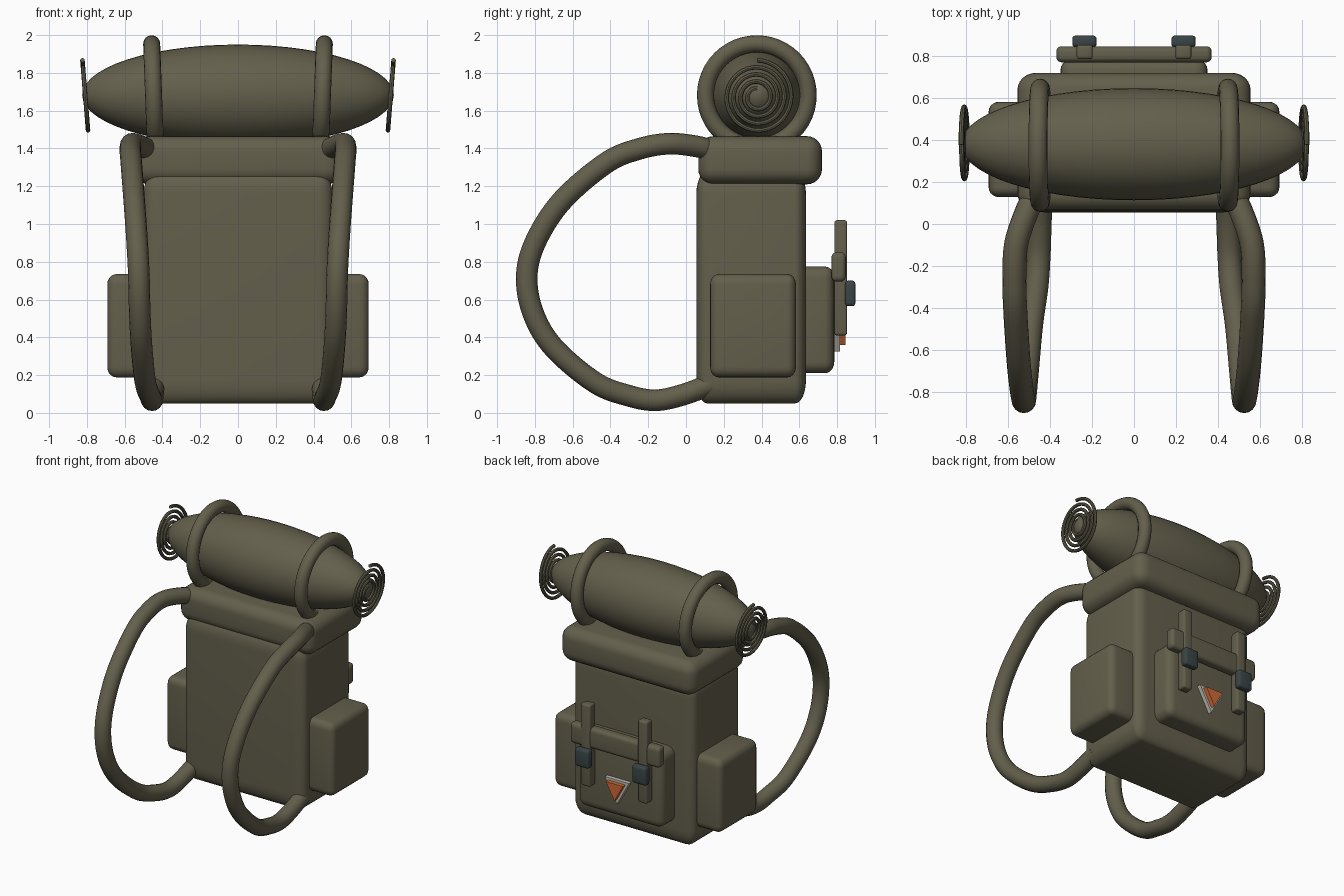
import bpy, bmesh, math
from mathutils import Vector

if "Cube" in bpy.data.objects:
    bpy.data.objects.remove(bpy.data.objects["Cube"])


def material(name, rgb):
    m = bpy.data.materials.new(name)
    m.diffuse_color = (*rgb, 1)
    m.use_nodes = True
    m.node_tree.nodes["Principled BSDF"].inputs["Base Color"].default_value = m.diffuse_color
    return m


OLIVE = material("olive_canvas", (0.125, 0.115, 0.072))
DARK = material("dark_buckle", (0.042, 0.058, 0.06))
ORANGE = material("orange_badge", (0.62, 0.14, 0.035))
PALE = material("pale_badge_rim", (0.52, 0.5, 0.43))


def finish(bm, name, mat, smooth=True):
    bmesh.ops.recalc_face_normals(bm, faces=bm.faces)
    me = bpy.data.meshes.new(name)
    bm.to_mesh(me)
    bm.free()
    ob = bpy.data.objects.new(name, me)
    bpy.context.collection.objects.link(ob)
    me.materials.append(mat)
    if smooth:
        bpy.ops.object.select_all(action='DESELECT')
        ob.select_set(True)
        bpy.context.view_layer.objects.active = ob
        bpy.ops.object.shade_smooth_by_angle(angle=math.radians(35))
    return ob


def box(name, x, y, z, mat=OLIVE, round=(0.03, 0.03, 0.03), segments=5):
    """Rounded box from (min, max) ranges, with its own rounding on each axis."""
    bm = bmesh.new()
    bmesh.ops.create_cube(bm, size=1)
    lo, hi = Vector((x[0], y[0], z[0])), Vector((x[1], y[1], z[1]))
    size, mid = hi - lo, (lo + hi) / 2
    # bevel in a space where the rounding is one unit on every axis
    for v in bm.verts:
        v.co = Vector(v.co[i] * size[i] / round[i] for i in range(3))
    bmesh.ops.bevel(bm, geom=bm.edges[:], offset=1, segments=segments,
                    profile=0.5, affect='EDGES', clamp_overlap=True)
    for v in bm.verts:
        v.co = mid + Vector(v.co[i] * round[i] for i in range(3))
    return finish(bm, name, mat)


def smooth_path(points, steps=8):
    """Catmull-Rom path through the points."""
    p = [Vector(q) for q in points]
    p = [2 * p[0] - p[1]] + p + [2 * p[-1] - p[-2]]
    out = []
    for a, b, c, d in zip(p, p[1:], p[2:], p[3:]):
        for k in range(steps):
            t = k / steps
            out.append(0.5 * (2 * b + (c - a) * t + (2 * a - 5 * b + 4 * c - d) * t * t
                              + (3 * b - a - 3 * c + d) * t ** 3))
    return out + [p[-2]]


def tube(name, path, radius, sides=16, closed=False):
    """Round tube along a path; side = x axis is never parallel to the path."""
    bm = bmesh.new()
    n, rings = len(path), []
    for i, c in enumerate(path):
        if closed:
            t = path[(i + 1) % n] - path[i - 1]
        else:
            t = path[min(i + 1, n - 1)] - path[max(i - 1, 0)]
        t.normalize()
        v = t.cross(Vector((1, 0, 0))).normalized()
        u = v.cross(t)
        ang = [2 * math.pi * k / sides for k in range(sides)]
        rings.append([bm.verts.new(c + radius * (u * math.cos(a) + v * math.sin(a))) for a in ang])
    for i in range(n if closed else n - 1):
        r, s = rings[i], rings[(i + 1) % n]
        for k in range(sides):
            j = (k + 1) % sides
            bm.faces.new((r[k], r[j], s[j], s[k]))
    if not closed:
        bm.faces.new(rings[0])
        bm.faces.new(rings[-1])
    return finish(bm, name, OLIVE)


def badge(name, half, top, tip, y0, y1, mat):
    """Triangular plate pointing down."""
    bm = bmesh.new()
    a, b = ([bm.verts.new((x, y, z)) for x, z in ((-half, top), (half, top), (0, tip))]
            for y in (y0, y1))
    bm.faces.new(a)
    bm.faces.new(b)
    for i in range(3):
        j = (i + 1) % 3
        bm.faces.new((a[i], a[j], b[j], b[i]))
    return finish(bm, name, mat, smooth=False)


# Main bag, lid and back pocket
box("bag_body", (-0.5, 0.5), (0.055, 0.635), (0.05, 1.28), round=(0.08, 0.058, 0.12), segments=6)
box("bag_lid", (-0.555, 0.555), (0.065, 0.72), (1.21, 1.465), round=(0.09, 0.08, 0.08), segments=6)
box("back_pocket", (-0.35, 0.35), (0.5, 0.785), (0.21, 0.775), round=(0.06, 0.05, 0.06))

# Bedroll: long spindle lying across the lid
ROLL_Y, ROLL_Z = 0.38, 1.683
bm = bmesh.new()
bmesh.ops.create_uvsphere(bm, u_segments=40, v_segments=28, radius=1)
for v in bm.verts:
    x, y, z = v.co
    v.co = (0.825 * z, ROLL_Y + 0.267 * x, ROLL_Z + 0.267 * y)
finish(bm, "bedroll", OLIVE)

# Pocket bar and triangular badge
box("pocket_bar", (-0.37, 0.37), (0.77, 0.846), (0.695, 0.85), round=(0.025, 0.025, 0.03))
badge("badge_rim", 0.1, 0.505, 0.325, 0.78, 0.815, PALE)
badge("badge_center", 0.07, 0.487, 0.36, 0.81, 0.845, ORANGE)

# Shoulder strap path (right side)
STRAP = [(0.47, 0.14, 1.385), (0.51, 0.06, 1.41), (0.56, -0.09, 1.425), (0.57, -0.25, 1.397),
         (0.565, -0.42, 1.325), (0.55, -0.65, 1.13), (0.535, -0.79, 0.92), (0.525, -0.843, 0.73),
         (0.52, -0.81, 0.53), (0.51, -0.7, 0.345), (0.49, -0.48, 0.16), (0.465, -0.3, 0.09),
         (0.455, -0.16, 0.067), (0.45, -0.02, 0.095), (0.445, 0.13, 0.15)]

for side, s in (("right", 1), ("left", -1)):
    def span(a, b):
        return tuple(sorted((s * a, s * b)))

    tube(f"shoulder_strap_{side}", smooth_path([(s * x, y, z) for x, y, z in STRAP]), 0.057)
    box(f"side_pocket_{side}", span(0.4, 0.692), (0.128, 0.582), (0.188, 0.735),
        round=(0.05, 0.045, 0.055))

    # Ring holding the bedroll
    ring = [Vector((s * (0.447 + 0.01 * math.sin(a)), 0.375 + 0.272 * math.cos(a),
                    1.682 + 0.272 * math.sin(a)))
            for a in (2 * math.pi * k / 48 for k in range(48))]
    tube(f"bedroll_ring_{side}", ring, 0.045, closed=True)

    # Rolled end: slightly tilted spiral
    spiral = []
    for k in range(145):
        t = k / 144
        a, r = 2 * math.pi * 4 * t + math.pi / 2, 0.045 + 0.15 * t
        dz = r * math.sin(a)
        spiral.append(Vector((s * (0.808 + 0.08 * dz), 0.377 + r * math.cos(a) * 0.97, 1.672 + dz)))
    tube(f"bedroll_spiral_{side}", spiral, 0.012, sides=8)

    # Pocket strap with buckle
    box(f"pocket_strap_{side}", span(0.197, 0.273), (0.785, 0.853), (0.41, 1.02),
        round=(0.012, 0.012, 0.015), segments=3)
    box(f"buckle_{side}", span(0.178, 0.294), (0.842, 0.897), (0.565, 0.7), DARK,
        round=(0.015, 0.015, 0.02), segments=3)
